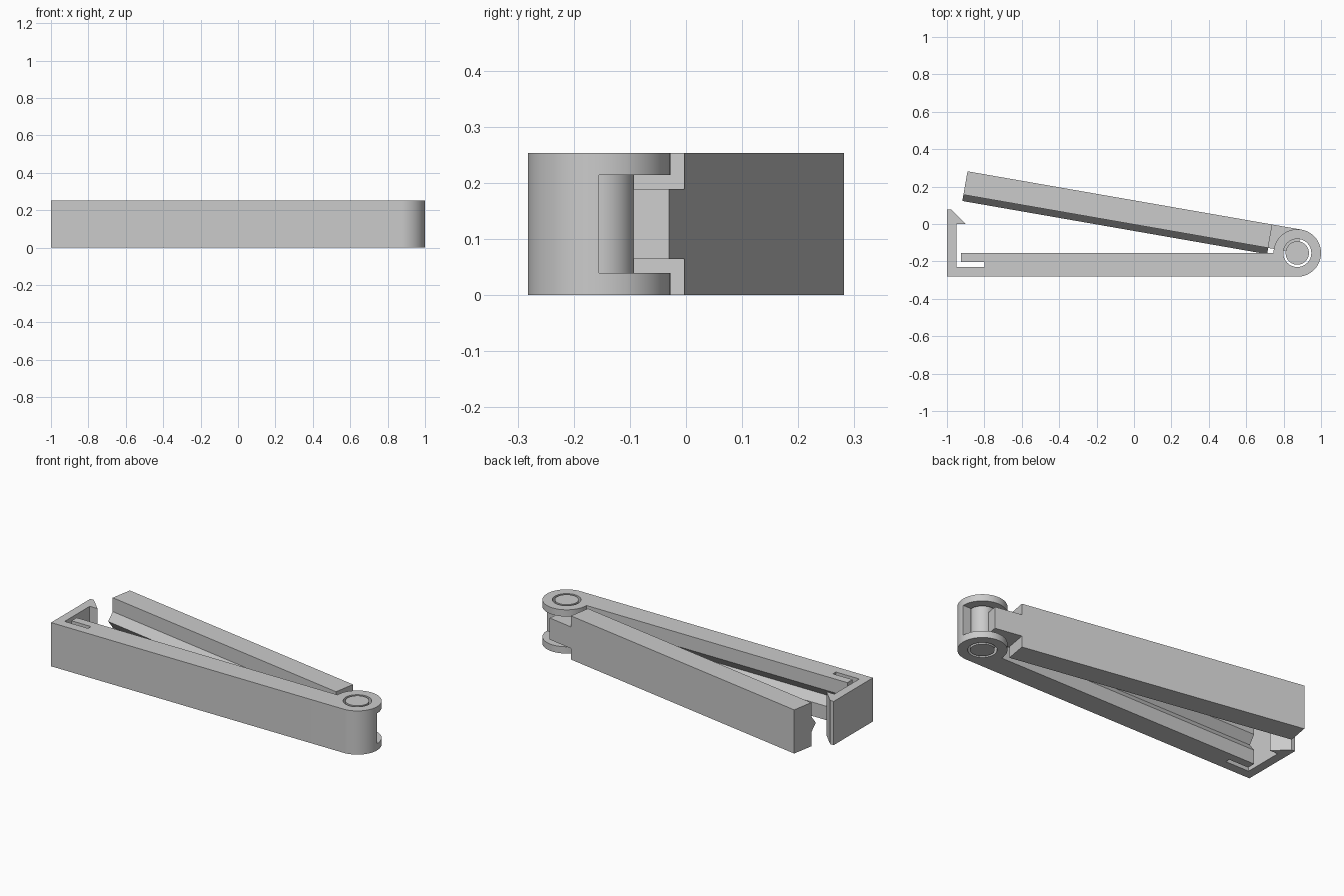
import bpy
import bmesh
from math import sin, cos, radians
from mathutils import Matrix

if "Cube" in bpy.data.objects:
    bpy.data.objects.remove(bpy.data.objects["Cube"])

H = 0.253            # height of the clip
R = 0.127            # arm thickness and knuckle radius
CX, CY = 0.873, -0.155   # hinge axis
KNUCKLE = 0.039      # knuckle thickness
RIDGE_W, RIDGE_D = 0.046, 0.034
OPEN = radians(-9.9)

grey = bpy.data.materials.new("plain_grey")
grey.use_nodes = True
grey.diffuse_color = (0.6, 0.6, 0.6, 1)
grey.node_tree.nodes["Principled BSDF"].inputs["Base Color"].default_value = (0.6, 0.6, 0.6, 1)


def finish(name, bm):
    bmesh.ops.recalc_face_normals(bm, faces=bm.faces)
    mesh = bpy.data.meshes.new(name)
    bm.to_mesh(mesh)
    bm.free()
    mesh.materials.append(grey)
    obj = bpy.data.objects.new(name, mesh)
    bpy.context.collection.objects.link(obj)
    return obj


def prism(name, points, z0, z1):
    """Extrude an outline in plan from z0 to z1."""
    bm = bmesh.new()
    face = bm.faces.new([bm.verts.new((x, y, z0)) for x, y in points])
    top = bmesh.ops.extrude_face_region(bm, geom=[face])["geom"]
    verts = [v for v in top if isinstance(v, bmesh.types.BMVert)]
    bmesh.ops.translate(bm, verts=verts, vec=(0, 0, z1 - z0))
    return finish(name, bm)


def box(name, x0, x1, y0, y1, z0, z1):
    return prism(name, [(x0, y0), (x1, y0), (x1, y1), (x0, y1)], z0, z1)


def rail(name, x0, x1, y, lift=0.0):
    """V-shaped rail along x, pointing to -y, with its back raised by lift."""
    half = RIDGE_W * (1 + lift / RIDGE_D)
    section = [(y + lift, H / 2 - half), (y - RIDGE_D, H / 2), (y + lift, H / 2 + half)]
    bm = bmesh.new()
    a, b = ([bm.verts.new((x, p, q)) for p, q in section] for x in (x0, x1))
    bm.faces.new(a)
    bm.faces.new(b)
    for i in range(3):
        j = (i + 1) % 3
        bm.faces.new((a[i], a[j], b[j], b[i]))
    return finish(name, bm)


def arc(cx, cy, r, start, end, n):
    step = (end - start) / n
    return [(cx + r * cos(radians(start + step * i)),
             cy + r * sin(radians(start + step * i))) for i in range(n + 1)]


def combine(obj, other, operation):
    other.hide_render = True
    mod = obj.modifiers.new(operation, "BOOLEAN")
    mod.operation = operation
    mod.solver = "EXACT"
    mod.object = other
    bpy.context.view_layer.objects.active = obj
    bpy.ops.object.modifier_apply(modifier=mod.name)
    bpy.data.objects.remove(other)


def smooth(obj):
    bpy.ops.object.select_all(action="DESELECT")
    obj.select_set(True)
    bpy.context.view_layer.objects.active = obj
    bpy.ops.object.shade_smooth_by_angle(angle=radians(25))


# Lower arm: latch hook, flex slot and rounded hinge end in one outline
outline = [(-1, CY - R)] + arc(CX, CY, R, -90, 180, 60) + [
    (-0.925, CY), (-0.925, -0.202), (-0.8, -0.202), (-0.8, -0.229),
    (-0.95, -0.229), (-0.95, 0), (-0.9, 0), (-0.977, 0.077), (-1, 0.077)]
lower_arm = prism("lower_arm", outline, 0, H)

# Gap between the two knuckles, pin hole and gripping groove
combine(lower_arm, box("knuckle_gap", 0.7, 1.1, CY, 0.1, KNUCKLE, H - KNUCKLE), "DIFFERENCE")
combine(lower_arm, prism("pin_hole", arc(CX, CY, 0.075, 0, 352.5, 47), -0.1, H + 0.1), "DIFFERENCE")
combine(lower_arm, rail("groove", -0.94, 0.715, CY, 0.01), "DIFFERENCE")
smooth(lower_arm)

# Upper arm, laid out around the hinge axis: bar, gripping ridge, neck and pin
upper_arm = box("upper_arm", -1.812, -0.158, 0, R, 0, H)
combine(upper_arm, rail("ridge", -1.812, -0.158, 0, 0.01), "UNION")
combine(upper_arm, box("neck", -0.2, 0, 0, R, 0.064, H - 0.064), "UNION")
combine(upper_arm, prism("pin", arc(0, 0, 0.0625, 0, 352.5, 47), 0, H), "UNION")
upper_arm.data.transform(Matrix.Translation((CX, CY, 0)) @ Matrix.Rotation(OPEN, 4, "Z"))
smooth(upper_arm)
